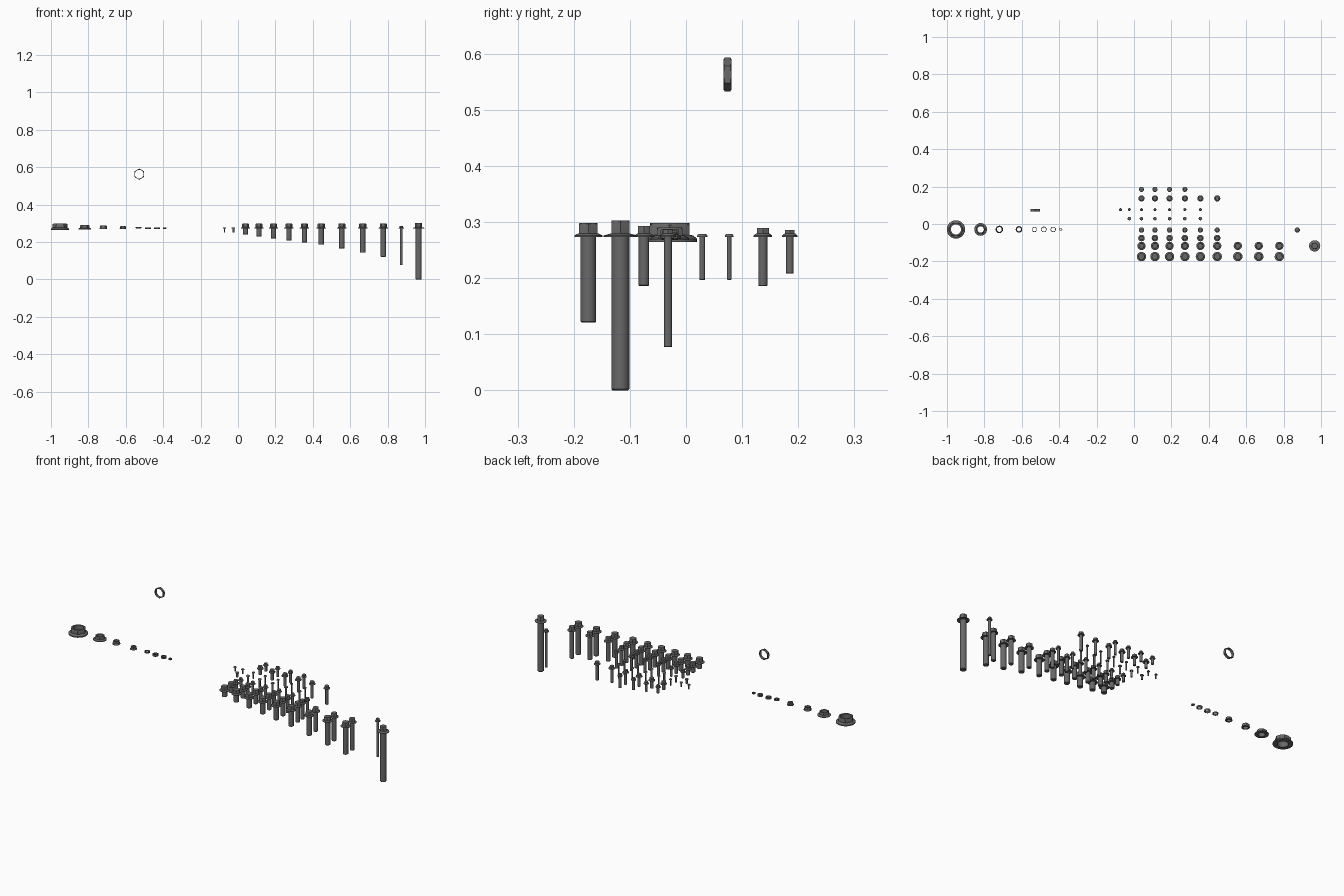
import bpy, bmesh, math

if "Cube" in bpy.data.objects:
    bpy.data.objects.remove(bpy.data.objects["Cube"])

N = 24
steel = bpy.data.materials.new("dark_steel")
steel.diffuse_color = (0.14, 0.14, 0.14, 1)
steel.use_nodes = True
steel.node_tree.nodes["Principled BSDF"].inputs["Base Color"].default_value = steel.diffuse_color


def hex_radius(a, R):
    # distance to a hexagon outline whose corners point along +-x
    t = (a % (math.pi / 3)) - math.pi / 6
    return R * math.cos(math.pi / 6) / math.cos(t)


def loft(name, sections, loc, closed=False, tilt=False):
    """sections: (radius, z, is_hex); closed joins last to first (hollow part)."""
    bm = bmesh.new()
    rings = []
    for r, z, is_hex in sections:
        ring = []
        for i in range(N):
            a = 2 * math.pi * i / N
            d = hex_radius(a, r) if is_hex else r
            ring.append(bm.verts.new((d * math.cos(a), d * math.sin(a), z)))
        rings.append(ring)
    pairs = list(zip(rings, rings[1:]))
    if closed:
        pairs.append((rings[-1], rings[0]))
    else:
        bm.faces.new(rings[0])
        bm.faces.new(rings[-1])
    for a, b in pairs:
        for i in range(N):
            j = (i + 1) % N
            bm.faces.new((a[i], a[j], b[j], b[i]))
    bmesh.ops.recalc_face_normals(bm, faces=bm.faces)
    for f in bm.faces:
        f.smooth = True
    for e in bm.edges:
        if e.calc_face_angle(0) > math.radians(28):
            e.smooth = False
    me = bpy.data.meshes.new(name)
    bm.to_mesh(me)
    bm.free()
    me.materials.append(steel)
    ob = bpy.data.objects.new(name, me)
    ob.location = loc
    if tilt:
        ob.rotation_euler = (math.pi / 2, math.pi / 2, 0)
    bpy.context.collection.objects.link(ob)


SEAT = 0.273  # underside of every flange


def hex_bolt(name, x, y, bottom, shaft, head, flange, top):
    c = shaft * 0.15
    loft(name, [
        (shaft - c, bottom, False), (shaft, bottom + c, False),
        (shaft, SEAT, False), (flange, SEAT, False),
        (flange, SEAT + 0.003, False), (head * 1.02, SEAT + 0.006, False),
        (head, SEAT + 0.0065, True), (head, top - 0.0015, True),
        (head * 0.85, top, False)], (x, y, 0))


def pan_bolt(name, x, y, bottom, shaft, flange, top):
    c = shaft * 0.15
    h = top - SEAT
    loft(name, [
        (shaft - c, bottom, False), (shaft, bottom + c, False),
        (shaft, SEAT, False), (flange, SEAT, False),
        (flange, SEAT + h * 0.3, False), (flange * 0.88, SEAT + h * 0.7, False),
        (flange * 0.6, top, False)], (x, y, 0))


# shared column positions and matching shaft ends
cols = [(0.04, 0.241), (0.112, 0.23), (0.19, 0.219), (0.272, 0.208), (0.355, 0.197),
        (0.445, 0.186), (0.555, 0.165), (0.667, 0.143), (0.777, 0.121)]
tiny = (-0.025, 0.251)

# hex flange bolts: y, columns, shaft, head, flange, head top
for k, (y, cs, sh, hd, fl, top) in enumerate([
        (-0.174, cols, 0.0140, 0.0190, 0.0250, 0.298),
        (-0.117, cols, 0.0120, 0.0165, 0.0220, 0.296),
        (-0.075, cols[:6], 0.0095, 0.0125, 0.0175, 0.293),
        (-0.032, cols[:6] + [(0.873, 0.077)], 0.0072, 0.0100, 0.0140, 0.287),
        (0.137, cols[:6], 0.0082, 0.0125, 0.0165, 0.289),
        (0.185, cols[:4], 0.0070, 0.0100, 0.0135, 0.286)]):
    for i, (x, b) in enumerate(cs):
        hex_bolt(f"flange_bolt_{k}_{i}", x, y, b, sh, hd, fl, top)

# large long bolt
hex_bolt("long_bolt", 0.966, -0.117, 0, 0.016, 0.0185, 0.030, 0.303)

# small pan head screws
for k, (y, cs, sh, fl) in enumerate([
        (0.029, [tiny] + cols[:5], 0.0052, 0.0095),
        (0.077, [(-0.072, 0.251), tiny] + cols[:5], 0.0038, 0.0078)]):
    for i, (x, b) in enumerate(cs):
        pan_bolt(f"pan_screw_{k}_{i}", x, y, b, sh, fl, 0.279)

# flange nuts: x, flange, hex, hole, bottom, top
for i, (x, fl, hx, ho, b, t) in enumerate([
        (-0.952, 0.049, 0.041, 0.027, 0.264, 0.298),
        (-0.820, 0.034, 0.026, 0.017, 0.268, 0.290),
        (-0.720, 0.020, 0.0185, 0.013, 0.270, 0.288),
        (-0.615, 0.0175, 0.0155, 0.0105, 0.270, 0.285)]):
    e = (t - b) * 0.18
    loft(f"flange_nut_{i}", [
        (ho, b, False), (fl, b, False), (fl, b + e, False),
        (hx * 1.01, b + 2 * e, False), (hx, b + 2.1 * e, True),
        (hx, t - e * 0.6, True), (max(hx * 0.85, ho * 1.08), t, False),
        (ho, t, False)], (x, -0.029, 0), closed=True)

# thin plain nuts: x, hex, hole, bottom, top
for i, (x, hx, ho, b, t) in enumerate([
        (-0.532, 0.0150, 0.0105, 0.273, 0.281), (-0.482, 0.0165, 0.0115, 0.269, 0.279),
        (-0.432, 0.0160, 0.0110, 0.270, 0.279), (-0.392, 0.0090, 0.0055, 0.271, 0.278)]):
    loft(f"plain_nut_{i}", [
        (ho, b, False), (hx * 0.88, b, False), (hx, b + 0.001, True),
        (hx, t - 0.001, True), (hx * 0.88, t, False), (ho, t, False)],
        (x, -0.029, 0), closed=True)

# upright thin-walled hex nut, a corner pointing up
loft("upright_nut", [
    (0.0235, -0.0075, False), (0.0262, -0.0075, False), (0.0302, -0.005, True),
    (0.0302, 0.005, True), (0.0262, 0.0075, False), (0.0235, 0.0075, False)],
    (-0.528, 0.074, 0.563), closed=True, tilt=True)
